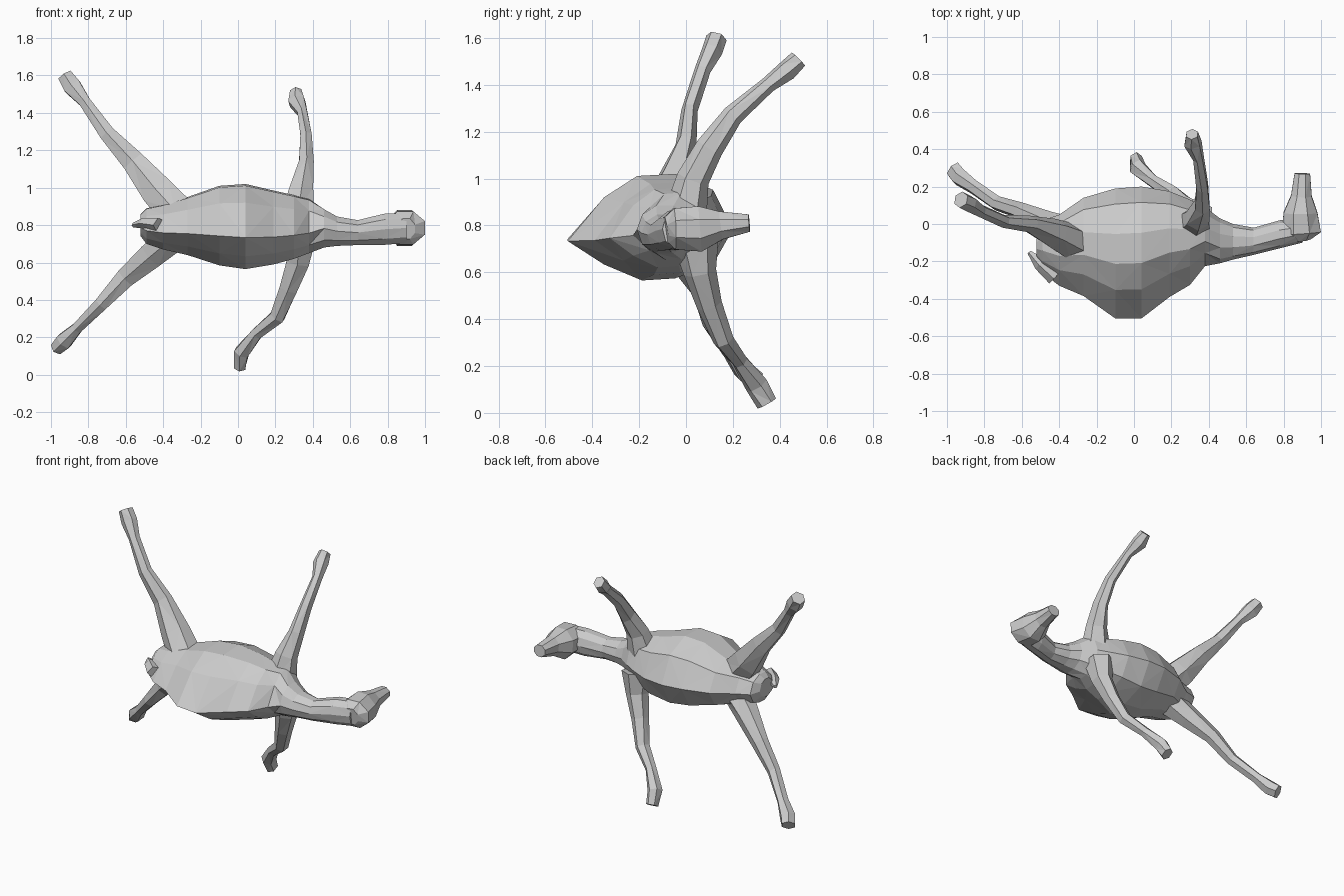
import bpy, math
from mathutils import Vector


def loft(name, rings):
    """Skin a list of equal-sized point rings, capping both ends."""
    n = len(rings[0])
    verts = [p for r in rings for p in r]
    faces = [list(range(n)), list(range(len(verts) - n, len(verts)))]
    for i in range(len(rings) - 1):
        for j in range(n):
            k = (j + 1) % n
            a, b = i * n, (i + 1) * n
            # triangles alternate for the faceted look
            q = [a + j, a + k, b + k, b + j]
            if (i + j) % 2:
                faces += [[q[0], q[1], q[2]], [q[0], q[2], q[3]]]
            else:
                faces += [[q[0], q[1], q[3]], [q[1], q[2], q[3]]]
    me = bpy.data.meshes.new(name)
    me.from_pydata(verts, [], faces)
    ob = bpy.data.objects.new(name, me)
    bpy.context.collection.objects.link(ob)
    bpy.context.view_layer.objects.active = ob
    bpy.ops.object.mode_set(mode='EDIT')
    bpy.ops.mesh.select_all(action='SELECT')
    bpy.ops.mesh.normals_make_consistent(inside=False)
    bpy.ops.object.mode_set(mode='OBJECT')
    return ob


def tube(name, path, sides=6, ref=(0, 1, 0)):
    """Path of (x, y, z, radius across, radius along ref)."""
    pts = [Vector(p[:3]) for p in path]
    rings = []
    for i, p in enumerate(path):
        t = (pts[min(i + 1, len(pts) - 1)] - pts[max(i - 1, 0)]).normalized()
        u = t.cross(Vector(ref)).normalized()
        v = t.cross(u)
        rings.append([pts[i] + u * p[3] * math.cos(a) + v * p[4] * math.sin(a)
                      for a in (math.tau * (k + 0.5) / sides for k in range(sides))])
    return loft(name, rings)


# Humped body and neck: teardrop section scaled to (x, ymin, ymax, zmin, zmax)
drop = [(0, .37), (.22, .78), (.42, .98), (.65, 1), (.88, .85),
        (1, .48), (.88, .15), (.65, .02), (.45, 0), (.22, .15)]
oval = [(0.5 - 0.5 * math.cos(math.tau * k / 10),
         0.5 + 0.5 * math.sin(math.tau * k / 10)) for k in range(10)]


def section(shape, x, y0, y1, z0, z1):
    return [(x, y0 + (y1 - y0) * a, z0 + (z1 - z0) * b) for a, b in shape]


body = [(-.52, -.20, -.04, .74, .86), (-.49, -.26, .02, .70, .89),
        (-.40, -.33, .05, .67, .91), (-.27, -.385, .14, .64, .95),
        (-.10, -.505, .19, .585, 1.01), (.04, -.505, .20, .565, 1.02),
        (.19, -.39, .175, .59, .985), (.30, -.325, .13, .62, .96),
        (.38, -.225, .09, .65, .94)]
neck = [(.46, -.21, .03, .675, .89), (.53, -.19, .00, .685, .85),
        (.64, -.165, -.02, .69, .83), (.78, -.13, .02, .69, .865),
        (.90, -.10, .03, .70, .87)]
loft("body_and_neck", [section(drop, *s) for s in body] +
     [section(oval, *s) for s in neck])

# Head pointing to +y, tapering to the muzzle
tube("head", [(.90, -.085, .78, .05, .06), (.895, -.05, .785, .113, .095),
              (.89, .06, .785, .098, .105), (.895, .15, .80, .06, .065),
              (.90, .27, .81, .045, .04)], 8, (0, 0, 1))

# Short tail
tube("tail", [(-.42, -.28, .80, .05, .04), (-.50, -.21, .81, .04, .03),
              (-.56, -.15, .80, .012, .012)], 5, (0, 0, 1))

# Legs: body end first, hoof last
legs = {
    "hind_leg_upper": [(-.32, -.10, .86, .11, .10), (-.43, -.05, .98, .10, .08),
                       (-.56, .00, 1.14, .07, .045), (-.70, .015, 1.29, .048, .035),
                       (-.82, .07, 1.46, .036, .035), (-.885, .11, 1.54, .055, .045),
                       (-.925, .13, 1.60, .045, .045)],
    "hind_leg_lower": [(-.34, -.06, .74, .09, .10), (-.46, .00, .64, .08, .07),
                       (-.60, .07, .52, .06, .045), (-.73, .11, .38, .042, .04),
                       (-.86, .20, .25, .033, .04), (-.93, .25, .18, .05, .05),
                       (-.965, .29, .145, .04, .05)],
    "front_leg_upper": [(.32, .00, .86, .10, .09), (.34, .03, 1.00, .07, .07),
                        (.365, .10, 1.13, .045, .06), (.365, .20, 1.27, .035, .045),
                        (.345, .35, 1.40, .03, .035), (.315, .43, 1.46, .05, .045),
                        (.31, .48, 1.51, .035, .04)],
    "front_leg_lower": [(.33, .04, .74, .10, .10), (.32, .06, .60, .07, .07),
                        (.27, .10, .46, .055, .055), (.21, .16, .31, .045, .045),
                        (.10, .23, .22, .035, .035), (.02, .30, .12, .045, .05),
                        (.01, .345, .04, .035, .045)],
}
for name, path in legs.items():
    tube(name, path)
